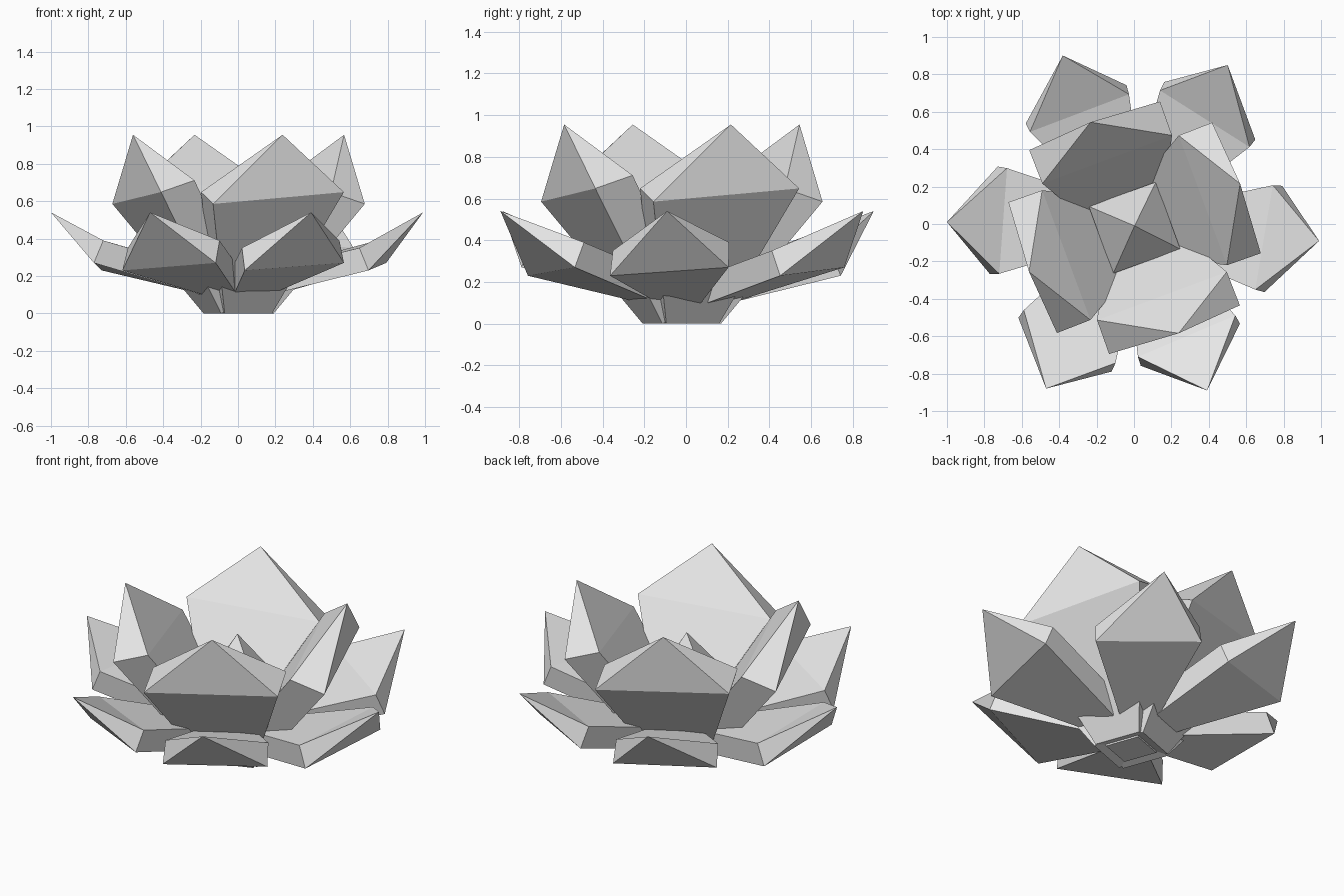
import bpy, bmesh, math

if "Cube" in bpy.data.objects:
    bpy.data.objects.remove(bpy.data.objects["Cube"])

grey = bpy.data.materials.new("light grey")
grey.diffuse_color = (0.8, 0.8, 0.8, 1)
grey.use_nodes = True
grey.node_tree.nodes["Principled BSDF"].inputs["Base Color"].default_value = grey.diffuse_color


def make_object(name, verts, faces):
    mesh = bpy.data.meshes.new(name)
    bm = bmesh.new()
    vs = [bm.verts.new(v) for v in verts]
    for f in faces:
        bm.faces.new([vs[i] for i in f])
    bmesh.ops.recalc_face_normals(bm, faces=bm.faces)
    bm.to_mesh(mesh)
    bm.free()
    mesh.materials.append(grey)
    ob = bpy.data.objects.new(name, mesh)
    bpy.context.collection.objects.link(ob)
    return ob


def petal(name, angle, rows, tip, shift, roll, centre=(0, 0)):
    """rows: (radius, half width, height) for base outside, base inside,
    widest outside, widest inside; the widest rows are shifted and rolled."""
    a = math.radians(angle)
    c, s = math.cos(a), math.sin(a)

    def place(r, t, z):
        return (centre[0] + r * c - t * s, centre[1] + r * s + t * c, z)

    verts = []
    for i, (r, w, z) in enumerate(rows):
        d, k = (shift, roll) if i > 1 else (0, 0)
        for side in (-1, 1):
            verts.append(place(r, d + side * w, z + k * side * w))
    verts.append(place(*tip))
    # 0,1 base outside  2,3 base inside  4,5 wide outside  6,7 wide inside  8 tip
    faces = [(0, 1, 5, 4), (2, 3, 7, 6), (0, 1, 3, 2), (0, 4, 6, 2),
             (1, 5, 7, 3), (4, 5, 8), (6, 7, 8), (4, 6, 8), (5, 7, 8)]
    return make_object(name, verts, faces)


CENTRE = (0.003, -0.02)

# upright inner ring of four petals, reaching down to the ground
inner_rows = [(0.15, 0.135, 0.0), (-0.03, 0.135, 0.05),
              (0.585, 0.373, 0.617), (0.393, 0.37, 0.68)]
for i in range(4):
    petal(f"inner_petal_{i + 1}", 110.4 + 90 * i, inner_rows,
          (0.611, 0.024, 0.955), 0.010, 0.085, CENTRE)

# spreading outer ring of six petals:
# direction, radius and shift of the widest line, radius and shift of the tip
outer = [(-9.5, 0.748, 0.044, 0.991, 0.074), (57.7, 0.728, -0.019, 0.986, 0.031),
         (110.8, 0.708, 0.062, 0.977, 0.036), (175.8, 0.749, 0.035, 0.998, 0.063),
         (240, 0.743, 0.003, 0.997, 0.033), (293, 0.712, 0.025, 0.972, 0.012)]
for i, (ang, rw, sw, rt, st) in enumerate(outer):
    rows = [(0.19, 0.105, 0.10), (0.14, 0.105, 0.22),
            (rw, 0.288, 0.25), (rw - 0.05, 0.283, 0.37)]
    petal(f"outer_petal_{i + 1}", ang, rows, (rt, st, 0.54), sw, 0.07)

# pointed bud in the middle
verts = [(CENTRE[0], CENTRE[1] + 0.01, 0.71)]
for r, z in ((0.27, 0.39), (0.14, 0.005)):
    for i in range(4):
        a = math.radians(65 + 90 * i)
        verts.append((CENTRE[0] + r * math.cos(a), CENTRE[1] + r * math.sin(a), z))
faces = [(5, 6, 7, 8)]
for i in range(4):
    j = (i + 1) % 4
    faces += [(0, 1 + i, 1 + j), (1 + i, 5 + i, 5 + j, 1 + j)]
make_object("centre_bud", verts, faces)
